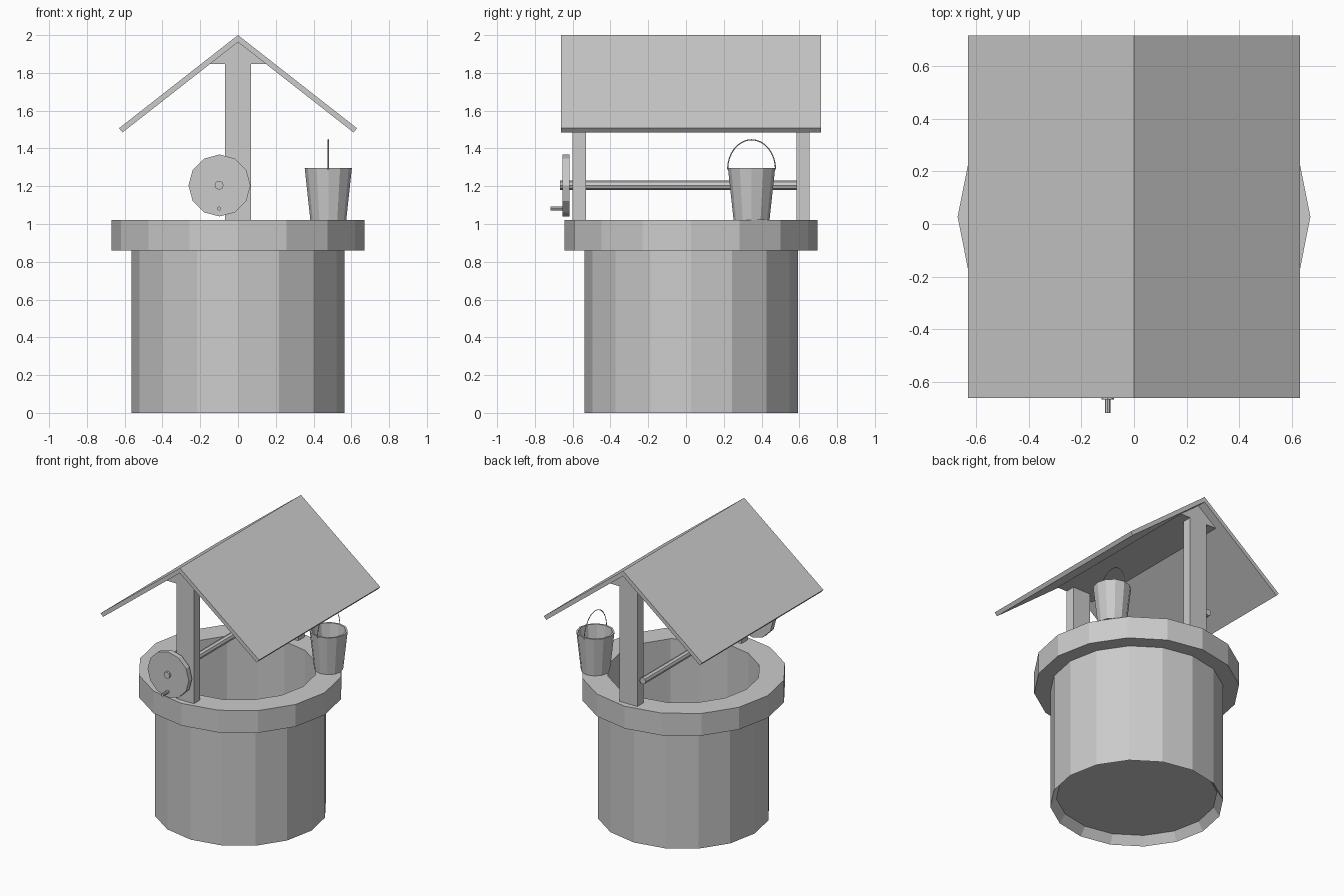
import bpy, bmesh, math
from mathutils import Matrix, Vector

if "Cube" in bpy.data.objects:
    bpy.data.objects.remove(bpy.data.objects["Cube"])

CY = 0.027  # the well's axis in y


def finish(name, bm):
    bmesh.ops.remove_doubles(bm, verts=bm.verts, dist=1e-5)
    bmesh.ops.recalc_face_normals(bm, faces=bm.faces)
    me = bpy.data.meshes.new(name)
    bm.to_mesh(me)
    bm.free()
    ob = bpy.data.objects.new(name, me)
    bpy.context.collection.objects.link(ob)
    return ob


def lathe(name, profile, sides, loc):
    """Revolve (radius, z) points; flat facets, first vertex at angle 0."""
    bm = bmesh.new()
    vs = [bm.verts.new((r, 0, z)) for r, z in profile]
    es = [bm.edges.new(p) for p in zip(vs, vs[1:])]
    bmesh.ops.spin(bm, geom=vs + es, axis=(0, 0, 1), cent=(0, 0, 0),
                   angle=2 * math.pi, steps=sides)
    ob = finish(name, bm)
    ob.location = loc
    return ob


def prism(name, outline, y0, y1):
    """Extrude an (x, z) outline along y."""
    bm = bmesh.new()
    face = bm.faces.new([bm.verts.new((x, y0, z)) for x, z in outline])
    ext = bmesh.ops.extrude_face_region(bm, geom=[face])
    verts = [g for g in ext["geom"] if isinstance(g, bmesh.types.BMVert)]
    bmesh.ops.translate(bm, verts=verts, vec=(0, y1 - y0, 0))
    return finish(name, bm)


def rod(name, x, z, r, y0, y1, sides):
    """Cylinder lying along y."""
    ring = [(x + r * math.cos(2 * math.pi * i / sides),
             z + r * math.sin(2 * math.pi * i / sides)) for i in range(sides)]
    return prism(name, ring, y0, y1)


# Round wall with rim, hollow shaft and slightly raised floor
lathe("well_wall", [(0, 0.06), (0.525, 0.06), (0.565, 0), (0.565, 0.86),
                    (0.67, 0.86), (0.67, 1.02), (0.5, 1.02), (0.5, 0.07),
                    (0, 0.07)], 16, (0, CY, 0))

# Posts
for name, y0, y1 in (("front_post", -0.6, -0.53), ("back_post", 0.585, 0.653)):
    prism(name, [(-0.07, 1.02), (0.07, 1.02), (0.07, 1.85), (-0.07, 1.85)], y0, y1)

# Ridge beam and pitched roof
prism("ridge_beam", [(-0.15, 1.847), (0.15, 1.847), (0, 1.963)], -0.6, 0.653)
prism("roof", [(0, 2), (0.63, 1.507), (0.611, 1.485), (0, 1.963),
               (-0.611, 1.485), (-0.63, 1.507)], -0.661, 0.716)

# Winding gear beside the posts
rod("axle", -0.1, 1.205, 0.024, -0.667, 0.635, 8)
rod("crank_wheel", -0.098, 1.204, 0.164, -0.653, -0.616, 12)
rod("crank_handle", -0.1, 1.082, 0.011, -0.718, -0.64, 8)

# Bucket standing on the rim
BX, BY = 0.478, 0.347
lathe("bucket", [(0, 1.02), (0.095, 1.02), (0.125, 1.297), (0.113, 1.297),
                 (0.085, 1.035), (0, 1.035)], 12, (BX, BY, 0))

# Wire bail of the bucket
cu = bpy.data.curves.new("bucket_bail", "CURVE")
cu.dimensions = "3D"
cu.bevel_depth = 0.003
cu.bevel_resolution = 0
sp = cu.splines.new("POLY")
N = 16
sp.points.add(N)
for i, p in enumerate(sp.points):
    a = math.pi * i / N
    p.co = (BX, BY + 0.127 * math.cos(a), 1.288 + 0.158 * math.sin(a), 1)
bpy.context.collection.objects.link(bpy.data.objects.new("bucket_bail", cu))
